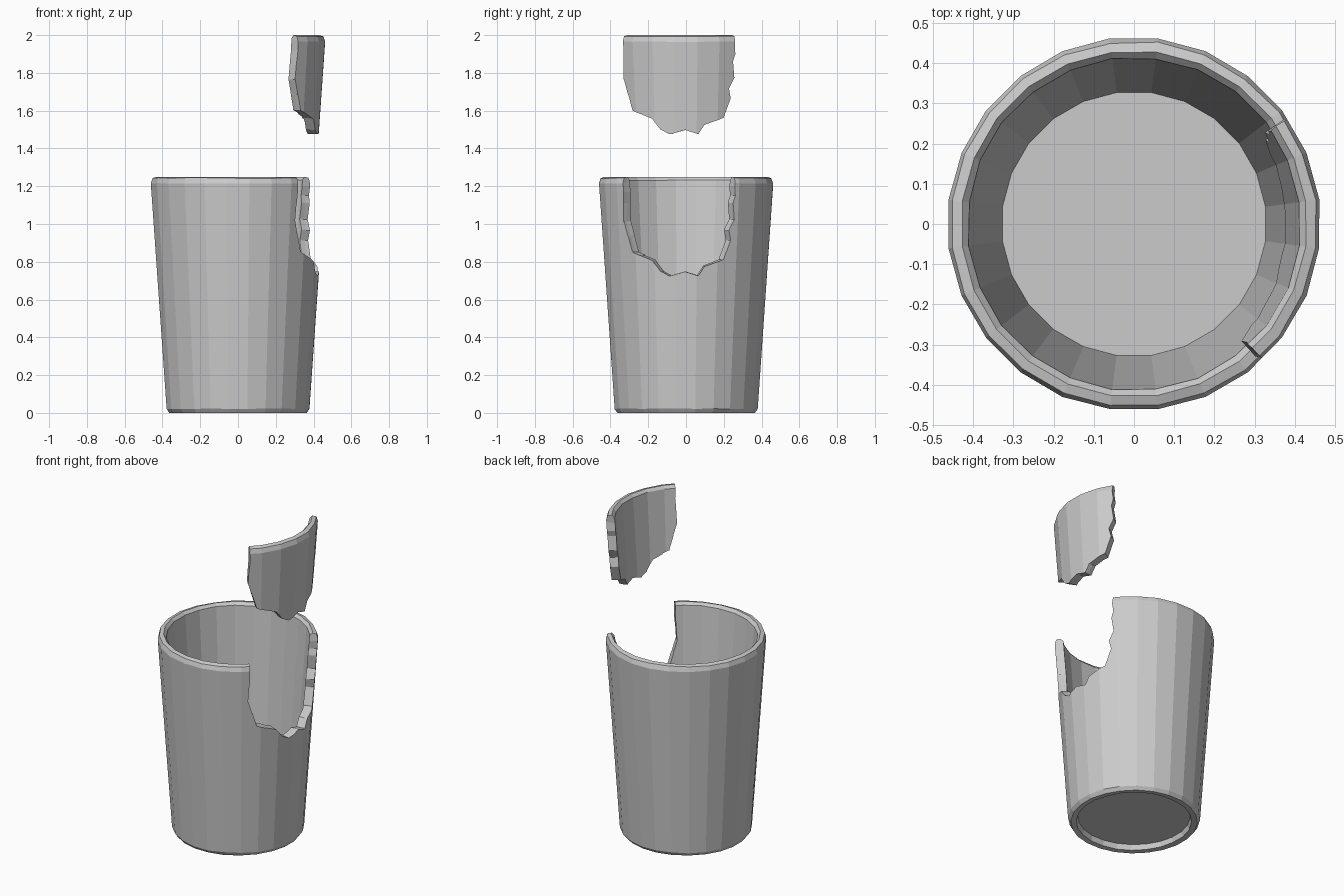
import bpy, bmesh, random
from math import sin, cos, asin, tan, pi

if "Cube" in bpy.data.objects:
    bpy.data.objects.remove(bpy.data.objects["Cube"])

random.seed(4)
SIDES = 24
LIFT = 0.75

# Closed wall section, underside centre to inside floor centre: (radius, z, wear)
PROFILE = [(0.325, 0.035, 0), (0.335, 0.003, 0.003), (0.368, 0.0, 0.003),
           (0.383, 0.022, 0.004), (0.466, 1.215, 0.002), (0.457, 1.243, 0.004),
           (0.432, 1.25, 0.002), (0.416, 1.232, 0.003), (0.33, 0.07, 0)]

# Fracture line seen from the right: (y, z) on the outer wall
BREAK = [(-0.335, 1.40), (-0.335, 1.23), (-0.325, 1.17), (-0.338, 1.10),
         (-0.335, 1.02), (-0.31, 0.94), (-0.28, 0.86), (-0.24, 0.82),
         (-0.19, 0.80), (-0.14, 0.755), (-0.085, 0.72), (-0.01, 0.737),
         (0.06, 0.737), (0.10, 0.77), (0.15, 0.80), (0.20, 0.82),
         (0.23, 0.90), (0.228, 0.97), (0.25, 1.02), (0.243, 1.10),
         (0.262, 1.15), (0.257, 1.20), (0.27, 1.25), (0.27, 1.40)]


def make_object(name, bm):
    bmesh.ops.recalc_face_normals(bm, faces=bm.faces)
    mesh = bpy.data.meshes.new(name)
    bm.to_mesh(mesh)
    bm.free()
    obj = bpy.data.objects.new(name, mesh)
    bpy.context.collection.objects.link(obj)
    return obj


def bridge(bm, a, b, n):
    for i in range(n):
        j = (i + 1) % n
        bm.faces.new((a[i], a[j], b[j], b[i]))


def whole_cup(name):
    # Faceted tumbler with slightly worn rim and foot
    rng = random.Random(7)
    bm = bmesh.new()
    rings = []
    for r, z, wear in PROFILE:
        ring = []
        for i in range(SIDES):
            a = (i + 0.5) * 2 * pi / SIDES
            rr = r - rng.random() * wear
            dz = 0 if z in (0.0, 1.25) else rng.uniform(-wear, wear) * 0.6
            ring.append(bm.verts.new((rr * cos(a), rr * sin(a), z + dz)))
        rings.append(ring)
    for a, b in zip(rings, rings[1:]):
        bridge(bm, a, b, SIDES)
    bm.faces.new(rings[0][::-1])
    bm.faces.new(rings[-1])
    return make_object(name, bm)


def break_cutter():
    # Wedge radiating from the axis, with a jagged ring inside the wall
    bm = bmesh.new()
    inner, middle, outer = [], [], []
    for y, z in BREAK:
        r = 0.33 + 0.085 * z / 1.25 + 0.05
        a = asin(y / r)
        inner.append(bm.verts.new((0.12, 0.12 * tan(a), z + 0.01)))
        m = a + random.uniform(-0.025, 0.025)
        rm = r - 0.025
        dz = random.uniform(-0.012, 0.016)
        middle.append(bm.verts.new((rm * cos(m), rm * sin(m), z + dz)))
        outer.append(bm.verts.new((0.7, 0.7 * tan(a), z)))
    n = len(BREAK)
    bridge(bm, inner, middle, n)
    bridge(bm, middle, outer, n)
    bm.faces.new(inner)
    bm.faces.new(outer)
    sides = [f for f in bm.faces if len(f.verts) == 4]
    bmesh.ops.triangulate(bm, faces=sides)
    cutter = make_object("break_cutter", bm)
    cutter.hide_render = True
    return cutter


def cut(obj, cutter, operation):
    mod = obj.modifiers.new("break", 'BOOLEAN')
    mod.operation = operation
    mod.solver = 'EXACT'
    mod.object = cutter
    deps = bpy.context.evaluated_depsgraph_get()
    mesh = bpy.data.meshes.new_from_object(obj.evaluated_get(deps))
    obj.modifiers.clear()
    obj.data = mesh


cutter = break_cutter()

# Cup with the missing piece, and the piece floating above it
cup = whole_cup("cup_body")
cut(cup, cutter, 'DIFFERENCE')
shard = whole_cup("broken_shard")
cut(shard, cutter, 'INTERSECT')
shard.location.z = LIFT

bpy.data.objects.remove(cutter)
